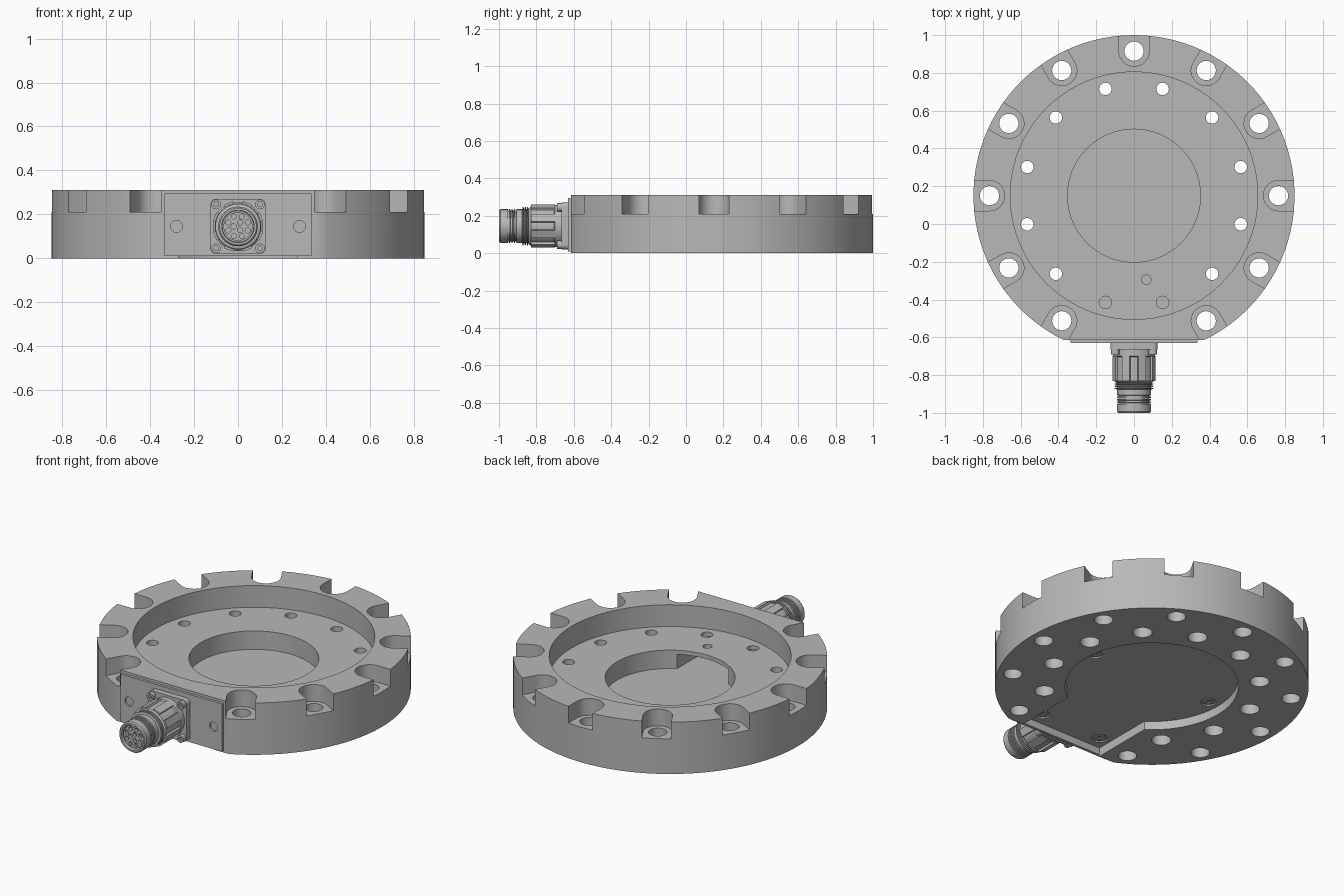
import bpy, bmesh
from math import sin, cos, pi, radians, asin

cube = bpy.data.objects.get("Cube")
if cube:
    bpy.data.objects.remove(cube)

grey = bpy.data.materials.new("machined grey")
grey.use_nodes = True
tone = (0.48, 0.48, 0.48, 1)
grey.diffuse_color = tone
grey.node_tree.nodes["Principled BSDF"].inputs["Base Color"].default_value = tone

CY = 0.15      # ring centre along y
R = 0.85       # ring radius
TOP = 0.31
FLAT = -0.615  # flat mounting face
CZ = 0.145     # connector axis height


def finish(name, bm):
    bmesh.ops.remove_doubles(bm, verts=bm.verts, dist=1e-5)
    bmesh.ops.recalc_face_normals(bm, faces=bm.faces)
    mesh = bpy.data.meshes.new(name)
    bm.to_mesh(mesh)
    bm.free()
    mesh.materials.append(grey)
    ob = bpy.data.objects.new(name, mesh)
    bpy.context.collection.objects.link(ob)
    return ob


def prism(name, outline, a, b, along_y=False):
    """Extrude a 2D outline between a and b, along z or along y."""
    bm = bmesh.new()
    place = (lambda p, h: (p[0], h, p[1])) if along_y else (lambda p, h: (p[0], p[1], h))
    face = bm.faces.new([bm.verts.new(place(p, a)) for p in outline])
    ext = bmesh.ops.extrude_face_region(bm, geom=[face])
    move = (0, b - a, 0) if along_y else (0, 0, b - a)
    bmesh.ops.translate(bm, vec=move, verts=[v for v in ext["geom"] if isinstance(v, bmesh.types.BMVert)])
    return finish(name, bm)


def arc(cx, cy, r, start, end, n):
    return [(cx + r * cos(start + (end - start) * i / n), cy + r * sin(start + (end - start) * i / n))
            for i in range(n + 1)]


def circle(cx, cy, r, n=24):
    return arc(cx, cy, r, 0, 2 * pi, n)[:-1]


def rect(x0, y0, x1, y1):
    return [(x0, y0), (x1, y0), (x1, y1), (x0, y1)]


def keyhole(r, half, end):
    """Circle with a straight slot running to the flat."""
    t = asin(half / r)
    return arc(0, CY, r, -pi / 2 + t, 1.5 * pi - t, 56) + [(-half, end), (half, end)]


def lathe(name, profile, n=40):
    """Turn (radius, y) points about the connector axis."""
    bm = bmesh.new()
    rings = [[bm.verts.new((r * cos(2 * pi * i / n), y, CZ + r * sin(2 * pi * i / n))) for i in range(n)]
             for r, y in profile]
    for p, q in zip(rings, rings[1:]):
        for i in range(n):
            j = (i + 1) % n
            bm.faces.new((p[i], p[j], q[j], q[i]))
    bmesh.ops.dissolve_degenerate(bm, dist=1e-6, edges=bm.edges)
    return finish(name, bm)


def activate(ob):
    bpy.ops.object.select_all(action="DESELECT")
    ob.select_set(True)
    bpy.context.view_layer.objects.active = ob


def cut(ob, outline, a, b, along_y=False):
    cutter = prism("cutter", outline, a, b, along_y)
    cutter.hide_render = True
    mod = ob.modifiers.new("cut", "BOOLEAN")
    mod.operation, mod.solver, mod.object = "DIFFERENCE", "EXACT", cutter
    activate(ob)
    bpy.ops.object.modifier_apply(modifier=mod.name)
    bpy.data.objects.remove(cutter)


def smooth(ob, angle=30):
    activate(ob)
    bpy.ops.object.shade_smooth_by_angle(angle=radians(angle))


# Ring body: disc with one flat side
t = asin((CY - FLAT) / R)
body = prism("ring_body", arc(0, CY, R, -t, pi + t, 84), 0, TOP)
cut(body, circle(0, CY, 0.655, 80), 0.18, 0.5)          # upper recess
cut(body, circle(0, CY, 0.352, 64), 0.03, 0.3)          # central opening
cut(body, keyhole(0.47, 0.27, -0.8), -0.1, 0.07)        # lower pocket
cut(body, rect(-0.17, -0.57, 0.17, -0.1), 0.05, 0.155)  # cable channel

# Outer bolt holes with U-shaped notches
for k in range(-2, 9):
    a = radians(30 * k)
    u = arc(0.765, 0, 0.08, pi / 2, 1.5 * pi, 16) + [(1, -0.08), (1, 0.08)]
    notch = [(x * cos(a) - y * sin(a), CY + x * sin(a) + y * cos(a)) for x, y in u]
    cut(body, notch, 0.21, 0.5)
    cut(body, circle(0.765 * cos(a), CY + 0.765 * sin(a), 0.051), -0.1, 0.3)

# Inner bolt holes, counterbored from below; the front two are covered
for k in range(12):
    a = radians(15 + 30 * k)
    x, y = 0.585 * cos(a), CY + 0.585 * sin(a)
    cut(body, circle(x, y, 0.033), -0.1, 0.25)
    if y > -0.35:
        cut(body, circle(x, y, 0.053), -0.1, 0.1)
cut(body, circle(0.065, -0.295, 0.025), 0.1, 0.25)
smooth(body)

# Bottom cover with countersunk screws
cover = prism("bottom_cover", keyhole(0.468, 0.268, FLAT + 0.005), 0.05, 0.07)
for side in (-1, 1):
    for x, y in ((0.4, CY), (0.2, -0.53)):
        cut(cover, circle(side * x, y, 0.042), 0.03, 0.058)
        screw = prism("cover_screw", circle(side * x, y, 0.03), 0.052, 0.06)
        cut(screw, circle(side * x, y, 0.014, 6), 0.04, 0.057)
        smooth(screw)
smooth(cover)

# Front plate on the flat, with two fixing holes
plate = prism("front_plate", rect(-0.335, 0.01, 0.335, 0.295), -0.63, FLAT + 0.002, True)
for side in (-1, 1):
    cut(plate, circle(side * 0.28, CZ, 0.027), -0.7, -0.619, True)
smooth(plate)

# Connector flange with rounded corners and screws
corners = []
for k, (sx, sz) in enumerate(((1, 1), (-1, 1), (-1, -1), (1, -1))):
    corners += arc(sx * 0.1, CZ + sz * 0.1, 0.025, k * pi / 2, (k + 1) * pi / 2, 6)
    head = prism("flange_screw", circle(sx * 0.1, CZ + sz * 0.1, 0.022), -0.69, -0.66, True)
    cut(head, circle(sx * 0.1, CZ + sz * 0.1, 0.012, 6), -0.72, -0.675, True)
    smooth(head)
smooth(prism("connector_flange", corners, -0.665, -0.629, True))

# Connector housing: stepped barrel with threads and a hollow mouth
profile = [(0, -0.66), (0.112, -0.66), (0.112, -0.7), (0.105, -0.705), (0.105, -0.83), (0.098, -0.838)]
for i in range(3):
    y = -0.842 - 0.012 * i
    profile += [(0.09, y), (0.103, y - 0.003), (0.103, y - 0.007), (0.09, y - 0.01)]
profile += [(0.09, -0.905)]
for i in range(4):
    y = -0.908 - 0.013 * i
    profile += [(0.083, y), (0.083, y - 0.005), (0.09, y - 0.006), (0.09, y - 0.012)]
profile += [(0.09, -0.992), (0.084, -1), (0.074, -1), (0.072, -0.965), (0, -0.965)]
smooth(lathe("connector_barrel", profile))

# Grip ribs around the housing
for k in range(8):
    a = radians(45 * k + 22.5)
    bar = [(x * cos(a) - z * sin(a), CZ + x * sin(a) + z * cos(a)) for x, z in rect(0.09, -0.022, 0.115, 0.022)]
    prism("housing_rib", bar, -0.83, -0.7, True)

# Contact insert with key and pin sockets
insert = prism("contact_insert", circle(0, CZ, 0.066, 32), -0.988, -0.96, True)
for count, r in ((8, 0.048), (3, 0.02)):
    for k in range(count):
        a = 2 * pi * (k + 0.5) / count
        cut(insert, circle(r * cos(a), CZ + r * sin(a), 0.012, 12), -1.1, -0.968, True)
smooth(insert)
prism("insert_key", rect(-0.008, CZ + 0.06, 0.008, CZ + 0.076), -0.995, -0.96, True)
